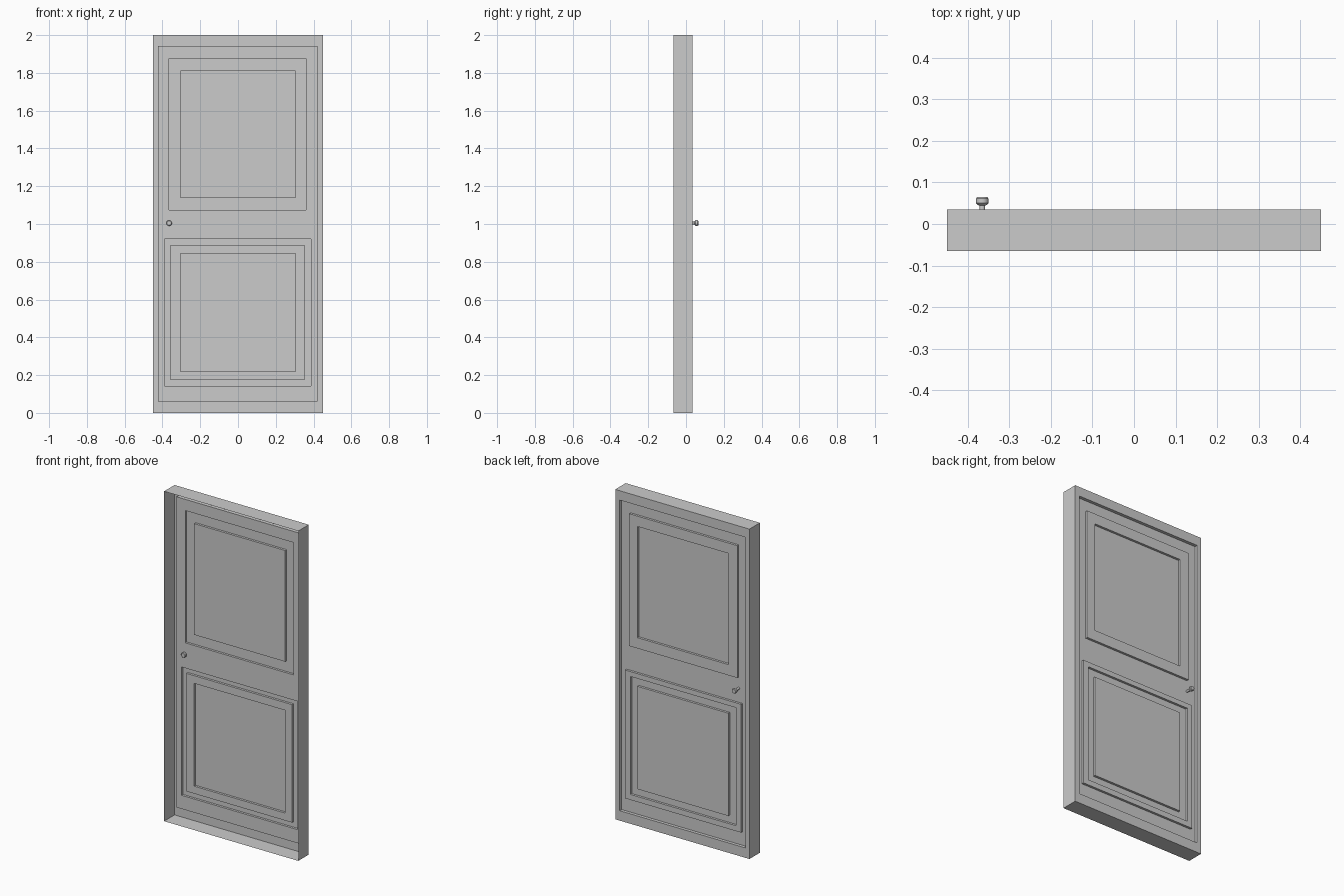
import bpy, bmesh
from math import pi, cos, sin

if "Cube" in bpy.data.objects:
    bpy.data.objects.remove(bpy.data.objects["Cube"])

BACK, FRONT = 0.035, -0.065
BASE, RAISED, SUNK = 0.016, 0.03, 0.016


def new_object(name, bm):
    bmesh.ops.remove_doubles(bm, verts=bm.verts, dist=1e-5)
    bmesh.ops.recalc_face_normals(bm, faces=bm.faces)
    mesh = bpy.data.meshes.new(name)
    bm.to_mesh(mesh)
    bm.free()
    obj = bpy.data.objects.new(name, mesh)
    bpy.context.collection.objects.link(obj)
    return obj


def rect(bm, r, y):
    """Rectangle loop (x0, x1, z0, z1) at depth y."""
    x0, x1, z0, z1 = r
    return [bm.verts.new((x, y, z)) for x, z in ((x0, z0), (x1, z0), (x1, z1), (x0, z1))]


def bridge(bm, a, b):
    for i in range(len(a)):
        j = (i + 1) % len(a)
        bm.faces.new((a[i], a[j], b[j], b[i]))


def stepped(bm, loop, y, steps):
    """Flat border up to each rectangle, then a straight step to the next depth."""
    for r, depth in steps:
        edge = rect(bm, r, y)
        bridge(bm, loop, edge)
        loop = rect(bm, r, depth)
        bridge(bm, edge, loop)
        y = depth
    return loop


# Door leaf: thin shell open to the front, with stepped panels in its back sheet
bm = bmesh.new()
outer = (-0.45, 0.45, 0, 2)
front_rim, back_rim = rect(bm, outer, FRONT), rect(bm, outer, BACK)
bridge(bm, front_rim, back_rim)
stepped(bm, back_rim, BACK, [((-0.423, 0.42, 0.06, 1.943), BASE)])
panels = [
    ((-0.423, 0.42, 1.0, 1.943),
     [((-0.365, 0.36, 1.073, 1.875), RAISED), ((-0.305, 0.305, 1.138, 1.812), SUNK)]),
    ((-0.423, 0.42, 0.06, 1.0),
     [((-0.39, 0.387, 0.142, 0.92), RAISED), ((-0.357, 0.352, 0.175, 0.89), SUNK),
      ((-0.305, 0.305, 0.22, 0.843), RAISED)]),
]
for area, steps in panels:
    bm.faces.new(stepped(bm, rect(bm, area, BASE), BASE, steps))
new_object("door_leaf", bm)


# Knob: one turned spindle with a rounded head on each side
def lathe(name, profile, x, z, n=16):
    bm = bmesh.new()
    loops = [[bm.verts.new((x + r * cos(2 * pi * i / n), y, z + r * sin(2 * pi * i / n)))
              for i in range(n)] for r, y in profile]
    for a, b in zip(loops, loops[1:]):
        bridge(bm, a, b)
    bm.faces.new(loops[0])
    bm.faces.new(loops[-1])
    obj = new_object(name, bm)
    bpy.context.view_layer.objects.active = obj
    obj.select_set(True)
    bpy.ops.object.shade_smooth_by_angle(angle=pi / 6)


lathe("door_knob", [(0.012, -0.005), (0.015, -0.002), (0.015, 0.009), (0.012, 0.012),
                    (0.007, 0.013), (0.007, 0.044), (0.011, 0.046), (0.015, 0.050),
                    (0.015, 0.061), (0.012, 0.065)], -0.365, 1.005)
